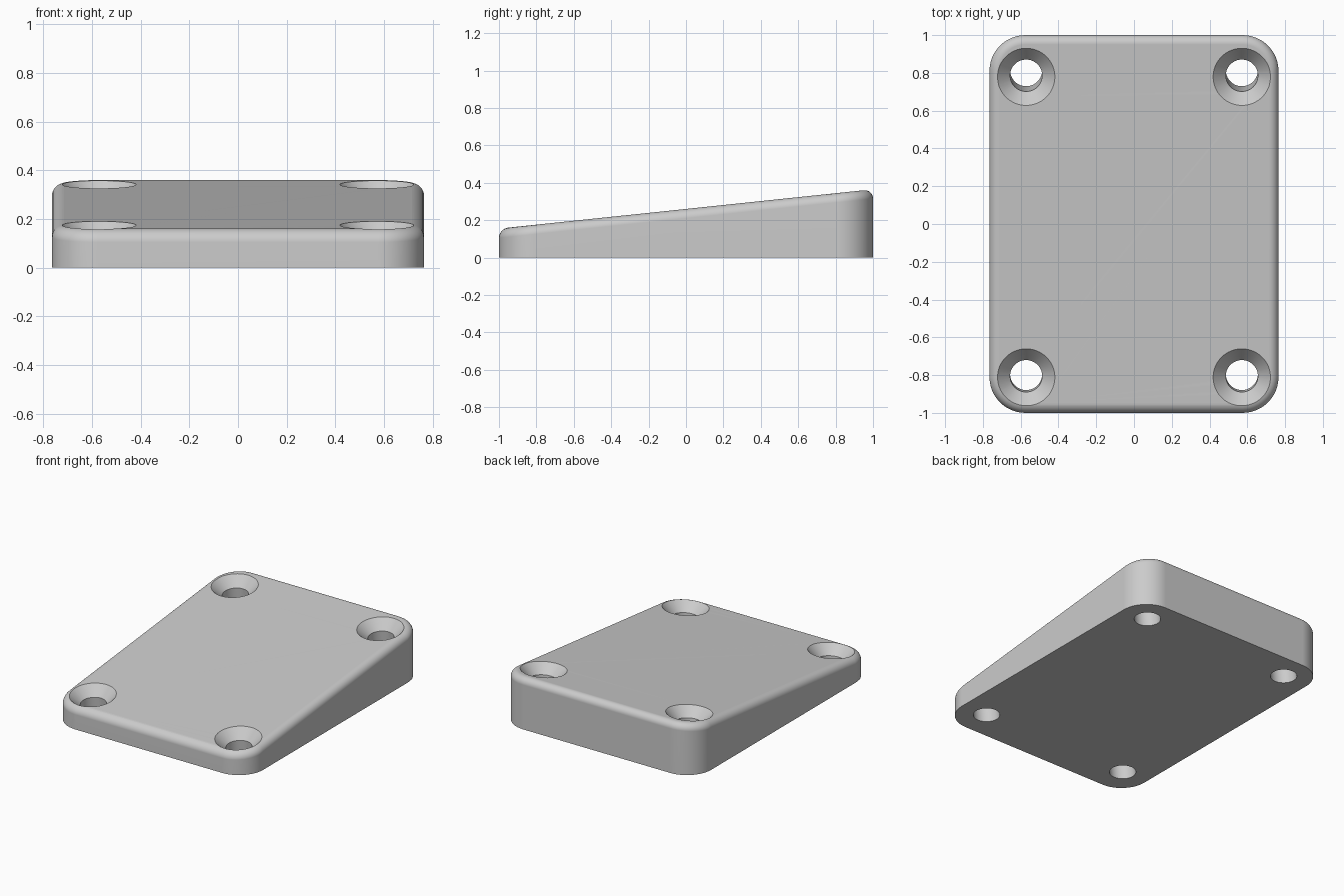
import bpy, bmesh
from math import sin, cos, tan, pi, radians
from mathutils import Matrix, Vector

cube = bpy.data.objects.get("Cube")
if cube:
    bpy.data.objects.remove(cube, do_unlink=True)

HALF_X, HALF_Y, CORNER, FILLET = 0.765, 1.0, 0.19, 0.05
TILT = radians(6)
MID_HEIGHT = 0.26


def top_height(y):
    return MID_HEIGHT + y * tan(TILT)


def new_object(name, bm):
    bmesh.ops.recalc_face_normals(bm, faces=bm.faces)
    mesh = bpy.data.meshes.new(name)
    bm.to_mesh(mesh)
    bm.free()
    obj = bpy.data.objects.new(name, mesh)
    bpy.context.collection.objects.link(obj)
    return obj


def bridge(bm, rings):
    for low, high in zip(rings, rings[1:]):
        n = len(low)
        for i in range(n):
            j = (i + 1) % n
            bm.faces.new((low[i], low[j], high[j], high[i]))
    bm.faces.new(rings[0][::-1])
    bm.faces.new(rings[-1])


def rounded_outline(inset, steps=12):
    points = []
    radius = CORNER - inset
    for quarter, (sx, sy) in enumerate(((1, 1), (-1, 1), (-1, -1), (1, -1))):
        for k in range(steps + 1):
            a = (quarter + k / steps) * pi / 2
            points.append((sx * (HALF_X - CORNER) + radius * cos(a),
                           sy * (HALF_Y - CORNER) + radius * sin(a)))
    return points


# Wedge plate: vertical walls, rounded corners, filleted sloping top
bm = bmesh.new()
rings = [[bm.verts.new((x, y, 0)) for x, y in rounded_outline(0)]]
SEGMENTS = 8
for s in range(SEGMENTS + 1):
    a = s / SEGMENTS * pi / 2
    drop = FILLET * (1 - sin(a))
    rings.append([bm.verts.new((x, y, top_height(y) - drop))
                  for x, y in rounded_outline(FILLET * (1 - cos(a)))])
bridge(bm, rings)
plate = new_object("wedge_plate", bm)

# Countersunk screw holes, square to the sloping top
HOLE, SINK = 0.085, 0.152
profile = ((HOLE, -0.6), (HOLE, HOLE - SINK), (SINK, 0), (SINK, 0.2))
bm = bmesh.new()
for x in (-0.571, 0.571):
    for y in (-0.812, 0.779):
        place = Matrix.Translation((x, y, top_height(y))) @ Matrix.Rotation(TILT, 4, 'X')
        bridge(bm, [[bm.verts.new(place @ Vector((r * cos(i * pi / 32), r * sin(i * pi / 32), z)))
                     for i in range(64)] for r, z in profile])
cutter = new_object("screw_hole_cutter", bm)
cutter.hide_render = True

cut = plate.modifiers.new("screw_holes", 'BOOLEAN')
cut.object = cutter
cut.operation = 'DIFFERENCE'
cut.solver = 'EXACT'
bpy.ops.object.select_all(action='DESELECT')
bpy.context.view_layer.objects.active = plate
plate.select_set(True)
bpy.ops.object.modifier_apply(modifier=cut.name)
bpy.data.objects.remove(cutter, do_unlink=True)

# Smooth fillets, flat top
bpy.ops.object.shade_smooth_by_angle(angle=radians(30))
weighted = plate.modifiers.new("flat_face_normals", 'WEIGHTED_NORMAL')
weighted.keep_sharp = True

# Single grey finish
grey = bpy.data.materials.new("light_grey")
grey.use_nodes = True
colour = (0.6, 0.6, 0.6, 1)
grey.diffuse_color = colour
grey.node_tree.nodes["Principled BSDF"].inputs["Base Color"].default_value = colour
plate.data.materials.clear()
plate.data.materials.append(grey)
